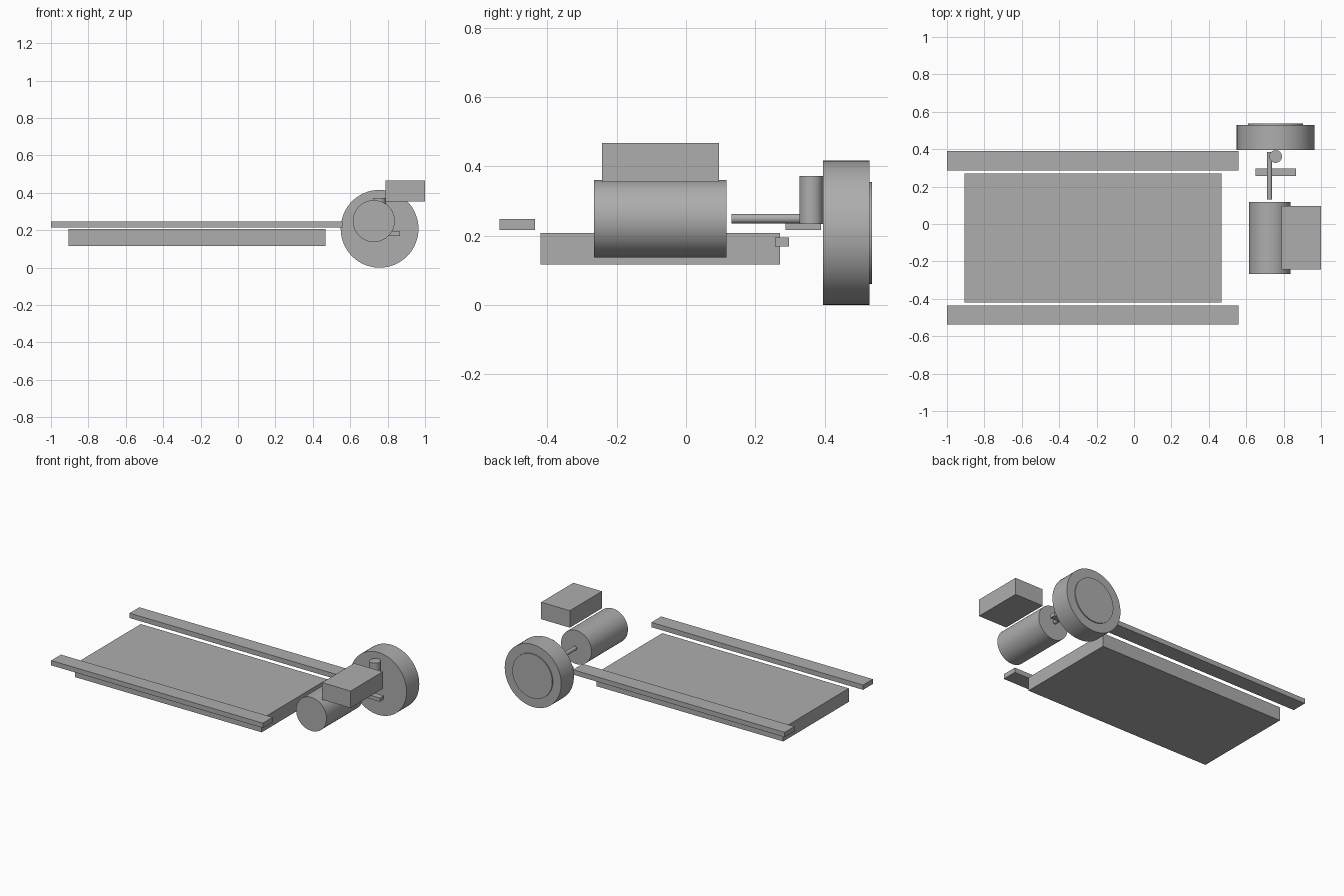
import bpy
import math

cube = bpy.data.objects.get("Cube")
if cube:
    bpy.data.objects.remove(cube, do_unlink=True)

GREY = (0.42, 0.42, 0.42, 1.0)
grey = bpy.data.materials.new("plain grey")
grey.use_nodes = True
grey.diffuse_color = GREY
grey.node_tree.nodes["Principled BSDF"].inputs["Base Color"].default_value = GREY


def finish(name):
    obj = bpy.context.object
    obj.name = name
    obj.data.name = name
    obj.data.materials.append(grey)
    return obj


def box(name, x, y, z):
    """Block given by its (min, max) range on each axis."""
    ranges = (x, y, z)
    bpy.ops.mesh.primitive_cube_add(size=1, location=[(a + b) / 2 for a, b in ranges])
    bpy.context.object.scale = [b - a for a, b in ranges]
    bpy.ops.object.transform_apply(location=False, rotation=False, scale=True)
    return finish(name)


def cylinder(name, radius, centre, length, axis="Y"):
    turn = (math.pi / 2, 0, 0) if axis == "Y" else (0, 0, 0)
    bpy.ops.mesh.primitive_cylinder_add(vertices=64, radius=radius, depth=length,
                                        location=centre, rotation=turn)
    bpy.ops.object.shade_smooth_by_angle(angle=math.radians(30))
    return finish(name)


def cylinder_y(name, radius, x, z, y):
    return cylinder(name, radius, (x, sum(y) / 2, z), y[1] - y[0])


# Battery slab and the two side rails mirrored about its middle
MID = -0.074
box("battery_pack", (-0.906, 0.468), (-0.419, 0.271), (0.117, 0.207))
for side, sign in (("right", -1), ("left", 1)):
    edges = sorted((MID + sign * 0.361, MID + sign * 0.464))
    box("side_rail_" + side, (-1.0, 0.56), edges, (0.216, 0.248))

# Motor, its controller and drive shaft
cylinder_y("motor", 0.112, 0.726, 0.249, (-0.266, 0.117))
box("motor_controller", (0.789, 1.0), (-0.243, 0.095), (0.354, 0.467))
cylinder_y("drive_shaft", 0.0137, 0.725, 0.249, (0.131, 0.385))

# Suspension strut and lower arm
cylinder("strut", 0.034, (0.757, 0.361, 0.303), 0.139, "Z")
box("lower_arm", (0.65, 0.866), (0.256, 0.297), (0.169, 0.194))

# Wheel with a slightly raised hub disc on its outer face
cylinder_y("wheel", 0.208, 0.757, 0.208, (0.395, 0.529))
cylinder_y("hub_disc", 0.147, 0.757, 0.208, (0.42, 0.536))
